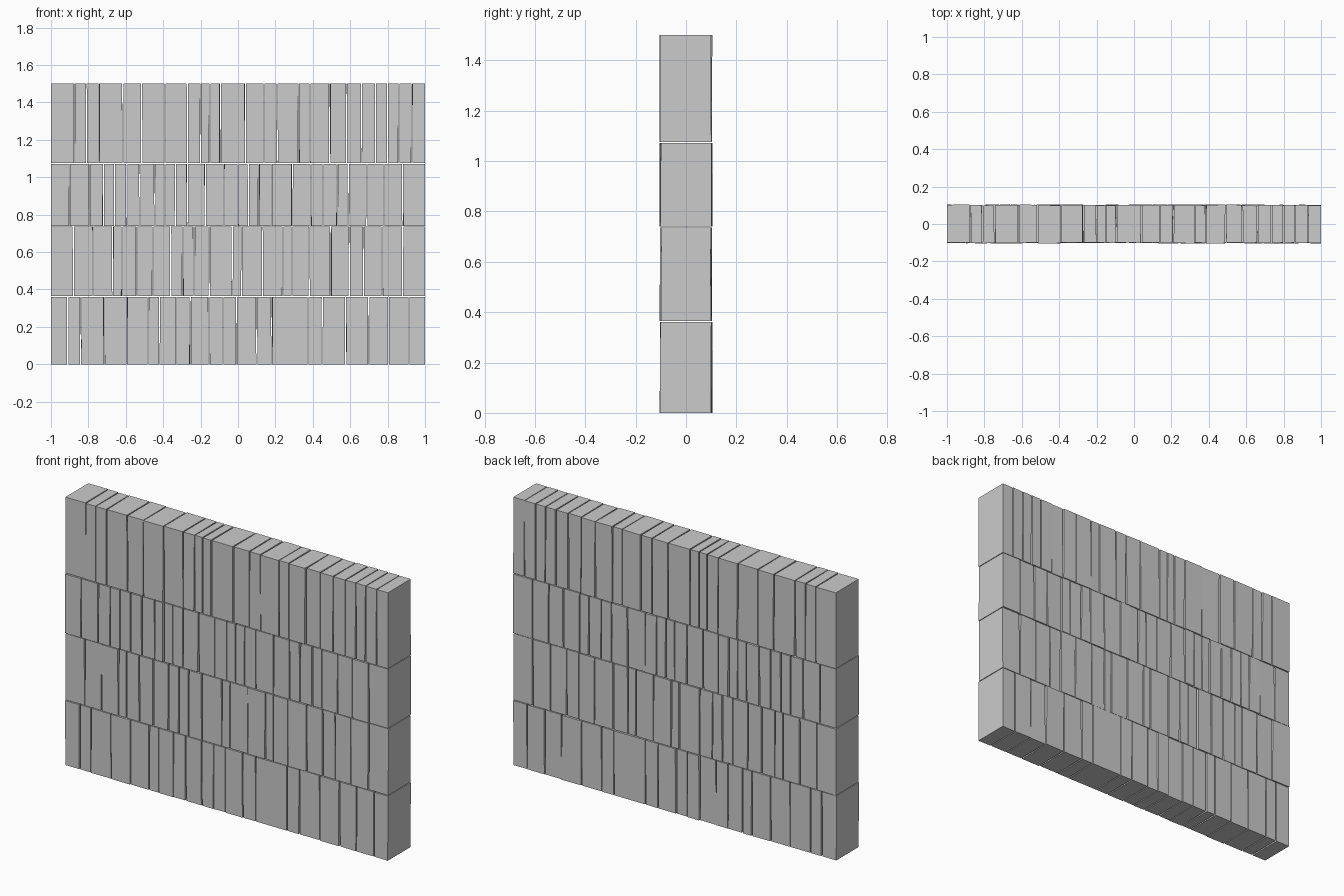
import bpy, bmesh, random

if "Cube" in bpy.data.objects:
    bpy.data.objects.remove(bpy.data.objects["Cube"])

random.seed(7)

# Each course: bottom z, top z, x positions of the vertical joints (in hundredths)
courses = [
    (0.0, 0.363, [-91, -84, -71.5, -59.5, -48, -42, -33, -25.5, -15.5, -8, -1,
                  10, 18, 37.5, 45, 57.5, 70, 80.5, 91.5]),
    (0.363, 0.738, [-88, -77.5, -67, -62, -54, -45.5, -36, -29.5, -23.5, -15.5,
                    -3, 2, 13, 24, 29, 38, 49.5, 59.5, 67, 77, 88]),
    (0.738, 1.073, [-90, -79.5, -72, -66, -59.5, -52.5, -44.5, -39, -33.5, -27,
                    -17.5, -7.5, 0, 5.5, 11, 18, 29, 39, 45.5, 53, 59, 69, 78, 88]),
    (1.073, 1.5, [-87.5, -81, -74.5, -61.5, -51.5, -39, -27, -20, -15, -9.5, 4,
                  14, 21, 32.5, 38.5, 49, 58, 66, 73.5, 80, 86, 93]),
]
GAP = 0.003    # half joint width
BED = 0.002    # half bed-joint height


def jitter(a):
    return random.uniform(-a, a)


def add_stone(bm, x0, x1, z0, z1):
    """One upright stone with slightly irregular sides and depth."""
    front = random.uniform(0.098, 0.104)
    back = random.uniform(0.098, 0.104)
    for v in bmesh.ops.create_cube(bm, size=1)["verts"]:
        x = x0 if v.co.x < 0 else x1
        if abs(x) < 0.999:          # keep wall ends flush
            x += jitter(0.0018)
        y = (-front if v.co.y < 0 else back) + jitter(0.0012)
        v.co = (x, y, z0 if v.co.z < 0 else z1)


# Four courses of stones
for i, (z0, z1, joints) in enumerate(courses):
    bm = bmesh.new()
    edges = [-1.0] + [j / 100 for j in joints] + [1.0]
    low = z0 + BED if i > 0 else z0
    high = z1 - BED if i < 3 else z1
    for a, b in zip(edges, edges[1:]):
        add_stone(bm, a + GAP if a > -1 else a, b - GAP if b < 1 else b, low, high)
    mesh = bpy.data.meshes.new(f"stone_course_{i + 1}")
    bm.to_mesh(mesh)
    bm.free()
    bpy.context.collection.objects.link(bpy.data.objects.new(f"stone_course_{i + 1}", mesh))
